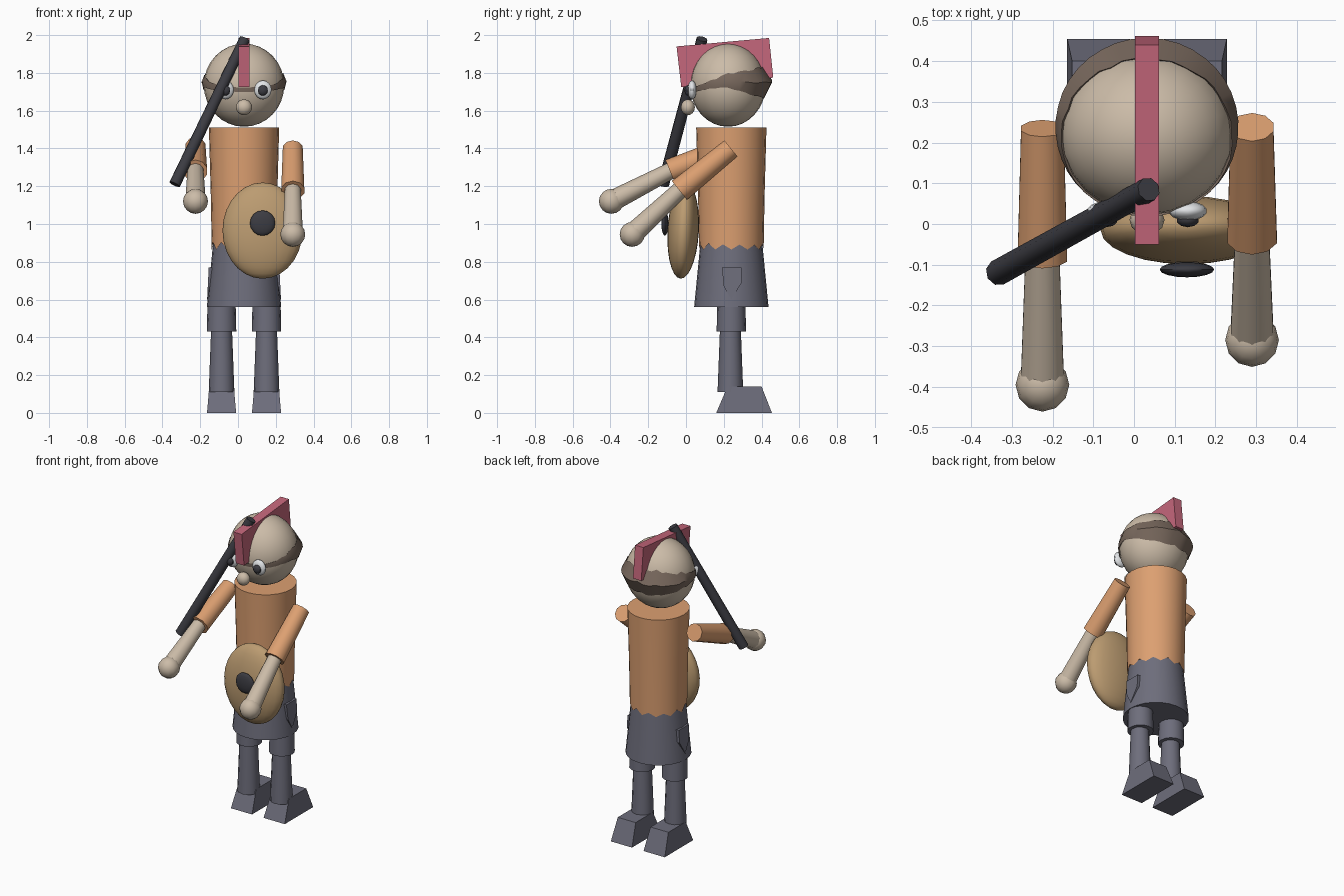
import bpy, bmesh, math, random
from mathutils import Vector, Matrix

if "Cube" in bpy.data.objects:
    bpy.data.objects.remove(bpy.data.objects["Cube"])

random.seed(4)
CX = 0.032  # centre line of the body


def mat(name, r, g, b):
    m = bpy.data.materials.new(name)
    m.diffuse_color = (r, g, b, 1)
    m.use_nodes = True
    m.node_tree.nodes["Principled BSDF"].inputs["Base Color"].default_value = m.diffuse_color
    return m


SKIN = mat("skin", 0.60, 0.50, 0.39)
ORANGE = mat("orange cloth", 0.72, 0.35, 0.165)
GREY = mat("grey cloth", 0.155, 0.155, 0.20)
DARK = mat("dark metal", 0.045, 0.045, 0.055)
PINK = mat("pink crest", 0.56, 0.135, 0.20)
HAIR = mat("brown hair", 0.19, 0.14, 0.11)
WOOD = mat("tan wood", 0.50, 0.33, 0.165)
WHITE = mat("eye white", 0.78, 0.80, 0.82)


def finish(name, bm, material, smooth=40):
    bmesh.ops.recalc_face_normals(bm, faces=bm.faces)
    me = bpy.data.meshes.new(name)
    bm.to_mesh(me)
    bm.free()
    me.materials.append(material)
    ob = bpy.data.objects.new(name, me)
    bpy.context.collection.objects.link(ob)
    if smooth:
        bpy.ops.object.select_all(action='DESELECT')
        ob.select_set(True)
        bpy.context.view_layer.objects.active = ob
        bpy.ops.object.shade_smooth_by_angle(angle=math.radians(smooth))
    return ob


def ball(name, loc, size, material, u=16, v=10, rot=None):
    bm = bmesh.new()
    bmesh.ops.create_uvsphere(bm, u_segments=u, v_segments=v, radius=1)
    m = Matrix.Translation(loc) @ (rot or Matrix()) @ Matrix.Diagonal((*size, 1))
    bm.transform(m)
    return finish(name, bm, material)


def rod(name, a, b, ra, rb, material, sides=12):
    a, b = Vector(a), Vector(b)
    bm = bmesh.new()
    bmesh.ops.create_cone(bm, cap_ends=True, segments=sides, radius1=ra,
                          radius2=rb, depth=(b - a).length)
    rot = (b - a).to_track_quat('Z', 'Y').to_matrix().to_4x4()
    bm.transform(Matrix.Translation((a + b) / 2) @ rot)
    return finish(name, bm, material, 50)


def rings(name, loops, material, caps=True, smooth=40, closed=False):
    """Skin a list of equal-length point loops."""
    bm = bmesh.new()
    vs = [[bm.verts.new(p) for p in loop] for loop in loops]
    n = len(vs[0])
    pairs = list(zip(vs, vs[1:])) + ([(vs[-1], vs[0])] if closed else [])
    for lo, hi in pairs:
        for i in range(n):
            j = (i + 1) % n
            bm.faces.new((lo[i], lo[j], hi[j], hi[i]))
    if caps:
        bm.faces.new(vs[0])
        bm.faces.new(vs[-1])
    return finish(name, bm, material, smooth)


def rect(x, hw, y0, y1, z):
    return [(x - hw, y0, z), (x + hw, y0, z), (x + hw, y1, z), (x - hw, y1, z)]


# Shirt with a ragged hem
N = 24
BY = 0.24


def circle(r, z, jag=0):
    return [(CX + r * math.cos(math.tau * i / N), BY + r * math.sin(math.tau * i / N),
             z + (jag * random.uniform(0.6, 1.2) if i % 2 else 0)) for i in range(N)]


rings("shirt", [circle(0.171, 0.865, 0.035), circle(0.176, 1.15), circle(0.186, 1.51)], ORANGE)

# Shorts
rod("shorts", (CX, BY, 0.56), (CX, BY, 1.0), 0.197, 0.154, GREY, 24)

# Pockets, legs and shoes on both sides
for s, side in ((-1, "left"), (1, "right")):
    outline = [(-0.05, 0.77), (0.055, 0.77), (0.055, 0.69), (0.0, 0.60), (-0.04, 0.67)]
    inner = [(CX + s * 0.165, BY + y, z) for y, z in outline]
    outer = [(CX + s * (0.187 + (0.77 - z) * 0.05), BY + y, z) for y, z in outline]
    rings(side + "_pocket", [inner, outer], GREY, smooth=0)

    x = CX + s * 0.119
    rod(side + "_trouser_cuff", (x, BY, 0.43), (x, BY, 0.60), 0.078, 0.074, GREY, 16)
    rod(side + "_leg", (x, 0.235, 0.11), (x, 0.235, 0.45), 0.068, 0.055, GREY, 12)
    rings(side + "_shoe", [rect(x, 0.077, 0.16, 0.455, 0),
                           rect(x, 0.065, 0.22, 0.40, 0.14)], GREY, smooth=0)

# Arms: shoulder, elbow and hand as (y, z)
for side, x, sh, el, ha in (("left", -0.225, (0.235, 1.41), (-0.085, 1.28), (-0.395, 1.12)),
                            ("right", 0.29, (0.238, 1.40), (-0.035, 1.178), (-0.285, 0.945))):
    rod(side + "_sleeve", (x, *sh), (x, *el), 0.055, 0.064, ORANGE, 10)
    e, h = Vector((x, *el)), Vector((x, *ha))
    rod(side + "_forearm", e - (h - e) * 0.1, h, 0.043, 0.056, SKIN, 10)
    ball(side + "_hand", h, (0.066,) * 3, SKIN, 12, 8)

# Head
HC = Vector((CX, 0.222, 1.735))
HR = Vector((0.213, 0.2, 0.22))
ball("head", HC, HR, SKIN, 24, 16)

# Hair band, thin at the brow and thick with ragged edges at the back
M = 40


def on_head(a, z, out):
    k = math.sqrt(max(0, 1 - ((z - HC.z) / HR.z) ** 2))
    return (HC.x + (HR.x * k + out) * math.cos(a), HC.y + (HR.y * k + out) * math.sin(a), z)


low, mid, top, core = [], [], [], []
for i in range(M):
    a = math.tau * i / M
    t = (1 + math.sin(a)) / 2
    jag = random.uniform(-0.012, 0.012) * (0.3 + t)
    zl = 1.70 + 0.05 * math.sin(math.pi * t) ** 2 * (1 - t) - 0.03 * t ** 2
    zt = 1.725 + 0.05 * math.sin(math.pi * t) ** 2 * (1 - t) + 0.115 * t ** 1.5 + jag
    low.append(on_head(a, zl + jag * 0.5, 0.004))
    mid.append(on_head(a, zl + (zt - zl) * 0.5, 0.004 + 0.032 * t * t))
    top.append(on_head(a, zt, 0.004))
    core.append(on_head(a, (zl + zt) / 2, -0.03))
rings("hair_band", [low, mid, top, core], HAIR, caps=False, closed=True)

# Crest over the head
rings("crest", [[(x, -0.05, 1.94), (x, 0.44, 1.985), (x, 0.462, 1.775), (x, -0.025, 1.725)]
                for x in (0.002, 0.062)], PINK, smooth=0)

# Face
for s, side in ((-1, "left"), (1, "right")):
    x = CX + s * 0.1
    ball(side + "_eye", (x, 0.032, 1.71), (0.047, 0.024, 0.05), WHITE, 14, 8)
    ball(side + "_pupil", (x, 0.010, 1.707), (0.028, 0.018, 0.028), DARK, 10, 6)
ball("nose", (CX, 0.01, 1.618), (0.043, 0.037, 0.042), SKIN, 12, 8)

# Shield with a central boss
tilt = Matrix.Rotation(math.radians(-3), 4, 'X')
ball("shield", (0.13, -0.015, 0.965), (0.212, 0.083, 0.255), WOOD, 24, 14, tilt)
ball("shield_boss", (0.13, -0.112, 1.005), (0.067, 0.019, 0.067), DARK, 16, 8)

# Staff across the left side
rod("staff", (-0.335, -0.12, 1.21), (0.036, 0.085, 1.98), 0.032, 0.03, DARK, 8)
